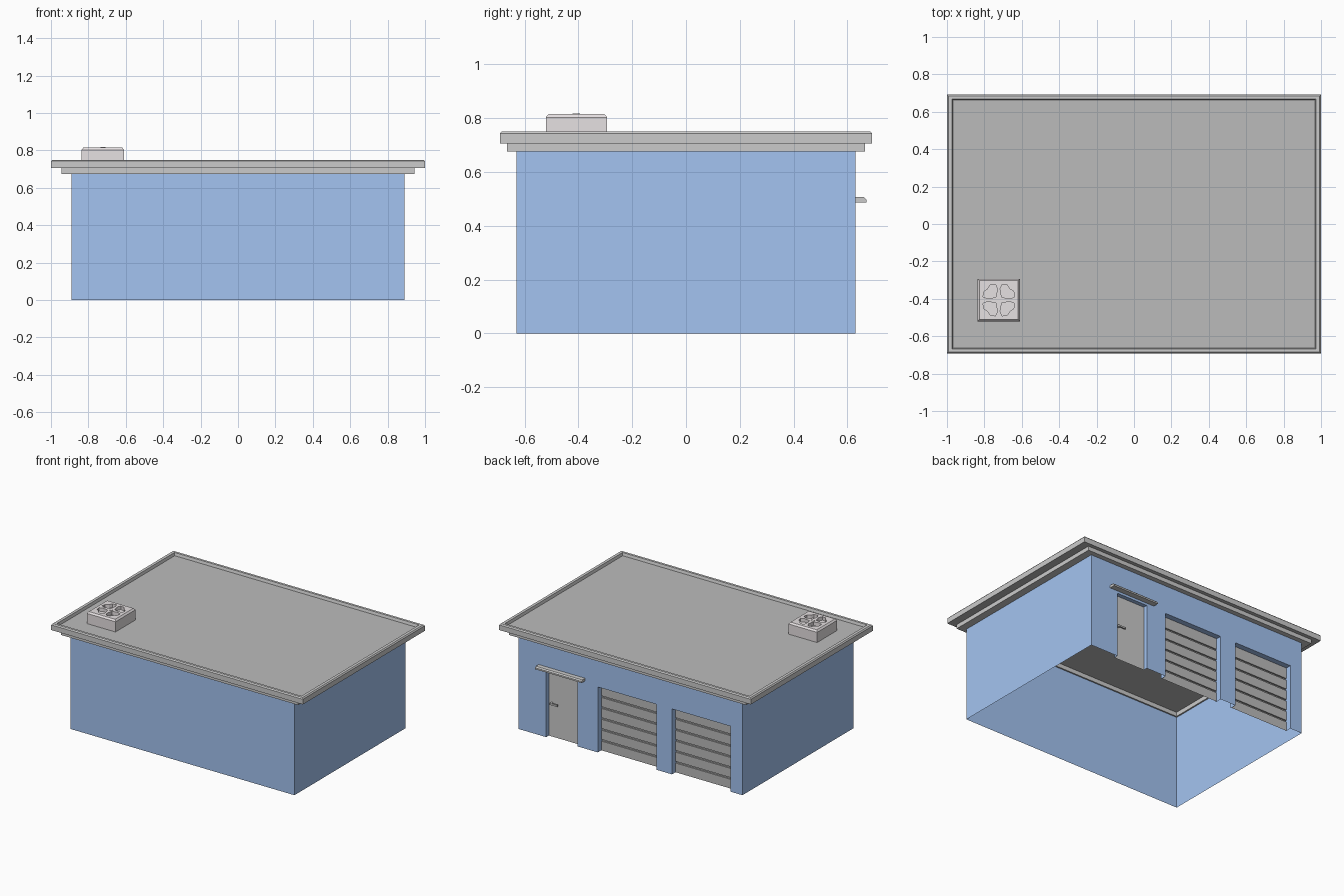
import bpy, bmesh
from math import cos, sin, radians

if "Cube" in bpy.data.objects:
    bpy.data.objects.remove(bpy.data.objects["Cube"])

HX, HY = 0.89, 0.63            # wall half sizes
WALL_TOP, OPEN_TOP = 0.677, 0.47


def material(name, rgb):
    m = bpy.data.materials.new(name)
    m.diffuse_color = (*rgb, 1)
    m.use_nodes = True
    m.node_tree.nodes["Principled BSDF"].inputs["Base Color"].default_value = m.diffuse_color
    return m


BLUE = material("wall_blue", (0.37, 0.55, 0.88))
TRIM = material("trim_grey", (0.69, 0.69, 0.69))
DECK = material("deck_grey", (0.5, 0.5, 0.5))
DOOR = material("door_grey", (0.6, 0.6, 0.6))
PALE = material("vent_grey", (0.79, 0.75, 0.76))


def mesh_object(name, verts, faces, mat, recalc=False):
    me = bpy.data.meshes.new(name)
    me.from_pydata(verts, [], faces)
    bm = bmesh.new()
    bm.from_mesh(me)
    bmesh.ops.remove_doubles(bm, verts=bm.verts, dist=1e-5)
    if recalc:
        bmesh.ops.recalc_face_normals(bm, faces=bm.faces)
    bm.to_mesh(me)
    bm.free()
    me.materials.append(mat)
    ob = bpy.data.objects.new(name, me)
    bpy.context.collection.objects.link(ob)
    return ob


def loft(name, rings, mat, centre=(0, 0), loop=False):
    """Stack of rectangles (half x, half y, z), capped or closed into a ring."""
    verts, faces = [], []
    for hx, hy, z in rings:
        verts += [(centre[0] + sx * hx, centre[1] + sy * hy, z)
                  for sx, sy in ((-1, -1), (1, -1), (1, 1), (-1, 1))]
    n = len(rings)
    for i in range(n if loop else n - 1):
        a, b = 4 * i, 4 * ((i + 1) % n)
        faces += [(a + k, a + (k + 1) % 4, b + (k + 1) % 4, b + k) for k in range(4)]
    if not loop:
        faces += [(3, 2, 1, 0), tuple(range(4 * n - 4, 4 * n))]
    return mesh_object(name, verts, faces, mat, recalc=True)


def prism_x(name, profile, x0, x1, mat):
    """Closed (y, z) profile extruded along x."""
    n = len(profile)
    verts = [(x, y, z) for x in (x0, x1) for y, z in profile]
    faces = [(i, (i + 1) % n, n + (i + 1) % n, n + i) for i in range(n)]
    faces += [tuple(range(n)), tuple(range(n, 2 * n))]
    return mesh_object(name, verts, faces, mat, recalc=True)


# Walls: thin shell, open below, with three recessed openings in the back
openings = [(0.67, 0.42, 0.03), (0.26, -0.205, 0.05), (-0.33, -0.795, 0.05)]
verts, faces = [], []


def quad(*pts):
    faces.append(tuple(range(len(verts), len(verts) + 4)))
    verts.extend(pts)


def wall(p, q, z0, z1):
    quad((*p, z0), (*q, z0), (*q, z1), (*p, z1))


corners = [(-HX, HY), (-HX, -HY), (HX, -HY), (HX, HY)]
for p, q in zip(corners, corners[1:]):
    wall(p, q, 0, WALL_TOP)
wall(corners[3], corners[0], OPEN_TOP, WALL_TOP)
start = HX
for a, b, d in openings:
    wall((start, HY), (a, HY), 0, OPEN_TOP)
    wall((a, HY), (a, HY - d), 0, OPEN_TOP)
    wall((b, HY - d), (b, HY), 0, OPEN_TOP)
    quad((a, HY - d, OPEN_TOP), (b, HY - d, OPEN_TOP), (b, HY, OPEN_TOP), (a, HY, OPEN_TOP))
    start = b
wall((start, HY), (-HX, HY), 0, OPEN_TOP)
mesh_object("walls", verts, faces, BLUE)

# Entrance door panel
a, b, d = openings[0]
y = HY - d
mesh_object("entrance_door", [(a, y, 0), (b, y, 0), (b, y, OPEN_TOP), (a, y, OPEN_TOP)],
            [(0, 1, 2, 3)], DOOR)

# Door handle: lever and stem
prism_x("handle_lever", [(y + 0.012, 0.235), (y + 0.022, 0.235), (y + 0.022, 0.247),
                         (y + 0.012, 0.247)], 0.59, 0.65, DOOR)
prism_x("handle_stem", [(y, 0.235), (y + 0.013, 0.235), (y + 0.013, 0.247), (y, 0.247)],
        0.637, 0.65, DOOR)

# Canopy over the entrance
prism_x("door_canopy", [(HY, 0.487), (0.67, 0.487), (0.67, 0.498), (0.662, 0.506), (HY, 0.506)],
        0.36, 0.73, TRIM)

# Sectional garage doors with horizontal grooves
SECTIONS, GROOVE = 6, 0.012
step = OPEN_TOP / SECTIONS
for n, (a, b, d) in enumerate(openings[1:], 1):
    front, back = HY - d + 0.01, HY - d
    prof = []
    for i in range(SECTIONS):
        z0, z1 = i * step, (i + 1) * step
        prof += [(front, z0), (front, z1 - (GROOVE if i < SECTIONS - 1 else 0))]
        if i < SECTIONS - 1:
            prof += [(back, z1 - GROOVE), (back, z1)]
    vs = [(x, py, pz) for py, pz in prof for x in (a, b)]
    fs = [(2 * i, 2 * i + 1, 2 * i + 3, 2 * i + 2) for i in range(len(prof) - 1)]
    mesh_object(f"garage_door_{n}", vs, fs, DECK)

# Lower cornice ring and upper roof slab with a sunken deck
loft("cornice", [(HX - 0.01, HY - 0.01, 0.675), (0.943, 0.665, 0.675),
                 (0.943, 0.665, 0.705), (HX - 0.01, HY - 0.01, 0.705)], TRIM, loop=True)
roof = loft("roof_slab", [(1, 0.692, 0.705), (1, 0.692, 0.742), (0.993, 0.685, 0.75),
                          (0.972, 0.668, 0.75), (0.967, 0.663, 0.73)], TRIM)
roof.data.materials.append(DECK)
for f in roof.data.polygons:
    if abs(f.center.z - 0.73) < 1e-4 or f.normal.z < -0.9:
        f.material_index = 1

# Roof ventilator box, chamfered at the top
CX, CY = -0.723, -0.407
vent = loft("vent_box", [(0.114, 0.114, 0.725), (0.114, 0.114, 0.803),
                         (0.104, 0.104, 0.815)], PALE, centre=(CX, CY))

# Four fan-shaped pockets cut into its top
verts, faces = [], []
for q in range(4):
    flat = [(0.022, 45)] + [(r, t) for r, t in
            ((0.06, 7), (0.086, 12), (0.092, 30), (0.084, 45), (0.092, 60), (0.086, 78), (0.06, 83))]
    m, o = len(flat), len(verts)
    for z in (0.79, 0.83):
        verts += [(CX + r * cos(radians(t + 90 * q)), CY + r * sin(radians(t + 90 * q)), z)
                  for r, t in flat]
    faces += [tuple(o + i for i in reversed(range(m))), tuple(o + m + i for i in range(m))]
    faces += [(o + i, o + (i + 1) % m, o + m + (i + 1) % m, o + m + i) for i in range(m)]
cutter = mesh_object("vent_cutter", verts, faces, PALE, recalc=True)
cutter.hide_render = True
mod = vent.modifiers.new("pockets", 'BOOLEAN')
mod.operation, mod.solver, mod.object = 'DIFFERENCE', 'EXACT', cutter
bpy.context.view_layer.objects.active = vent
bpy.ops.object.modifier_apply(modifier=mod.name)
bpy.data.objects.remove(cutter)

# Fan hub
bpy.ops.mesh.primitive_cylinder_add(vertices=10, radius=0.014, depth=0.012,
                                    location=(CX, CY, 0.812))
hub = bpy.context.object
hub.name = "fan_hub"
hub.data.materials.append(PALE)
